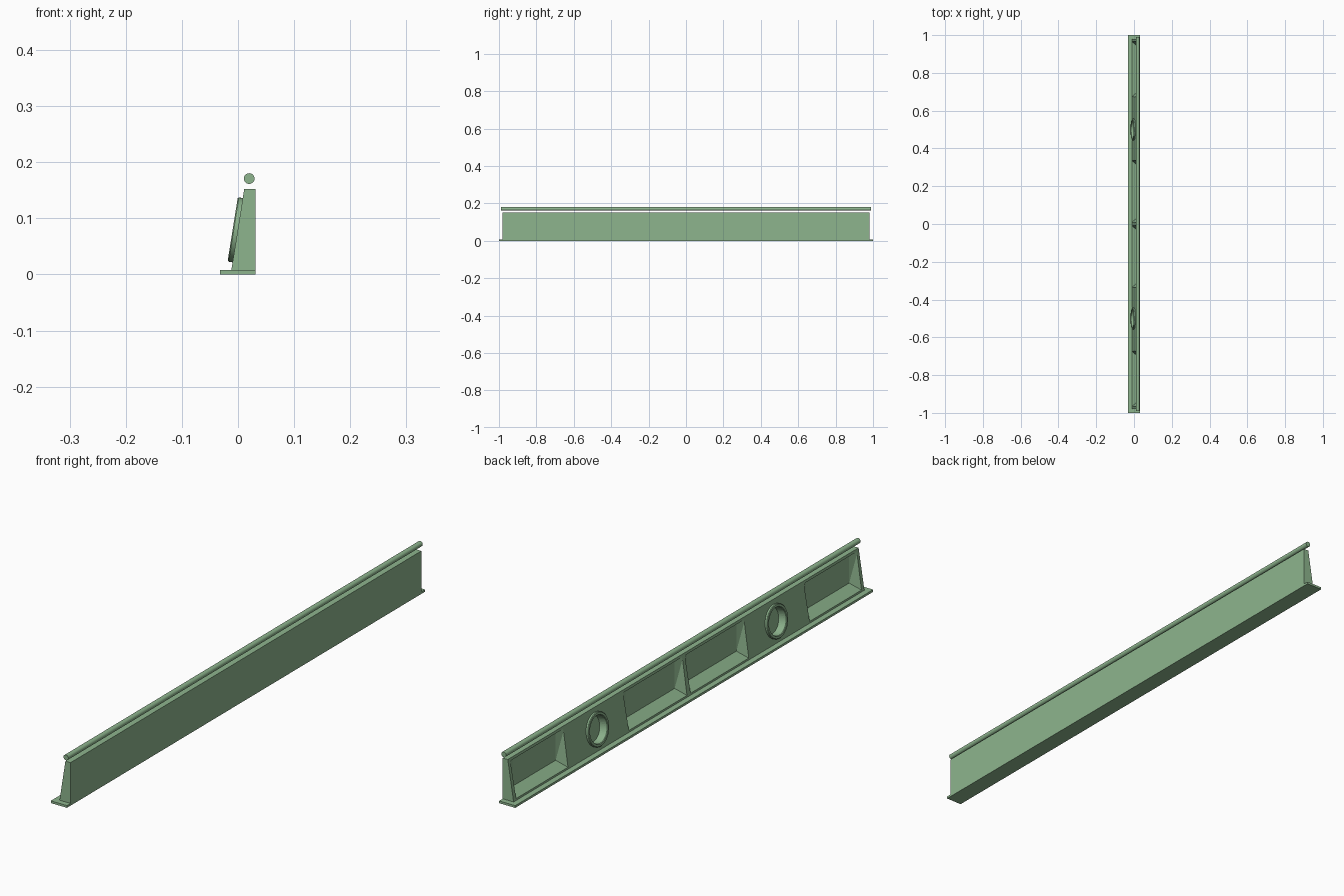
import bpy, bmesh, math
from mathutils import Matrix, Vector

if "Cube" in bpy.data.objects:
    bpy.data.objects.remove(bpy.data.objects["Cube"])

green = bpy.data.materials.new("soft green")
green.use_nodes = True
green.diffuse_color = (0.27, 0.46, 0.27, 1)
green.node_tree.nodes["Principled BSDF"].inputs["Base Color"].default_value = green.diffuse_color


def finish(name, bm, smooth=False):
    bmesh.ops.recalc_face_normals(bm, faces=bm.faces)
    mesh = bpy.data.meshes.new(name)
    bm.to_mesh(mesh)
    bm.free()
    obj = bpy.data.objects.new(name, mesh)
    bpy.context.collection.objects.link(obj)
    mesh.materials.append(green)
    if smooth:
        bpy.ops.object.select_all(action='DESELECT')
        obj.select_set(True)
        bpy.context.view_layer.objects.active = obj
        bpy.ops.object.shade_smooth_by_angle(angle=math.radians(35))
    return obj


def prism(name, profile, half):
    """Extrude an x-z outline along y."""
    bm = bmesh.new()
    face = bm.faces.new([bm.verts.new((x, -half, z)) for x, z in profile])
    new = bmesh.ops.extrude_face_region(bm, geom=[face])["geom"]
    verts = [v for v in new if isinstance(v, bmesh.types.BMVert)]
    bmesh.ops.translate(bm, verts=verts, vec=(0, 2 * half, 0))
    return finish(name, bm)


def cylinder(name, radius, length, matrix, smooth=False):
    bm = bmesh.new()
    bmesh.ops.create_cone(bm, cap_ends=True, segments=48, radius1=radius,
                          radius2=radius, depth=length, matrix=matrix)
    return finish(name, bm, smooth)


def cut(target, cutter):
    mod = target.modifiers.new(cutter.name, 'BOOLEAN')
    mod.operation = 'DIFFERENCE'
    mod.solver = 'EXACT'
    mod.object = cutter
    cutter.hide_render = True
    cutter.hide_set(True)


# Sloping face of the wall
Z0, Z1 = 0.007, 0.152
X0, X1 = -0.012, 0.011
def slope_x(z):
    return X0 + (X1 - X0) * (z - Z0) / (Z1 - Z0)


# Base, wall and rail
prism("base_plate", [(-0.032, 0), (0.031, 0), (0.031, 0.008), (-0.032, 0.008)], 1.0)
wall = prism("wall", [(X0, Z0), (0.031, Z0), (0.031, Z1), (X1, Z1)], 0.98)
cylinder("top_rail", 0.0095, 1.98,
         Matrix.Translation((0.02, 0, 0.171)) @ Matrix.Rotation(math.pi / 2, 4, 'X'), True)


# Recessed bays with bevelled sides and an upright back
def recess(name, y0, y1):
    bm = bmesh.new()
    side = 0.025
    front = [Vector((slope_x(z), y, z)) for y, z in
             ((y0, 0.014), (y1, 0.014), (y1, 0.143), (y0, 0.143))]
    back = [Vector((0.02, y, z)) for y, z in
            ((y0 + side, 0.04), (y1 - side, 0.04), (y1 - side, 0.138), (y0 + side, 0.138))]
    for f, b in zip(front, back):
        bm.verts.new(f + (f - b) * 0.2)
        bm.verts.new(b)
    bmesh.ops.convex_hull(bm, input=bm.verts)
    return finish(name, bm)


for side, label in ((1, "back"), (-1, "front")):
    for part, a, b in (("inner", 0.01, 0.335), ("outer", 0.675, 0.965)):
        y0, y1 = sorted((side * a, side * b))
        cut(wall, recess(f"{label}_{part}_recess_cutter", y0, y1))

# Round sockets with raised rims
tilt = math.atan2(X1 - X0, Z1 - Z0)
for y, label in ((0.5, "back"), (-0.5, "front")):
    place = (Matrix.Translation((slope_x(0.079), y, 0.079))
             @ Matrix.Rotation(tilt - math.pi / 2, 4, 'Y'))
    hole = cylinder(f"{label}_socket_cutter", 0.047, 0.042,
                    place @ Matrix.Translation((0, 0, -0.001)))
    cut(wall, hole)
    bm = bmesh.new()
    rim = [(0.058, -0.003), (0.058, 0.007), (0.056, 0.009),
           (0.049, 0.009), (0.047, 0.007), (0.047, -0.003)]
    verts = [bm.verts.new((r, 0, h)) for r, h in rim]
    edges = [bm.edges.new((verts[i - 1], verts[i])) for i in range(len(verts))]
    bmesh.ops.spin(bm, geom=verts + edges, cent=(0, 0, 0), axis=(0, 0, 1),
                   angle=math.tau, steps=48, use_duplicate=False)
    bmesh.ops.remove_doubles(bm, verts=bm.verts, dist=0.0001)
    bmesh.ops.transform(bm, matrix=place, verts=bm.verts)
    finish(f"{label}_socket_rim", bm, True)
